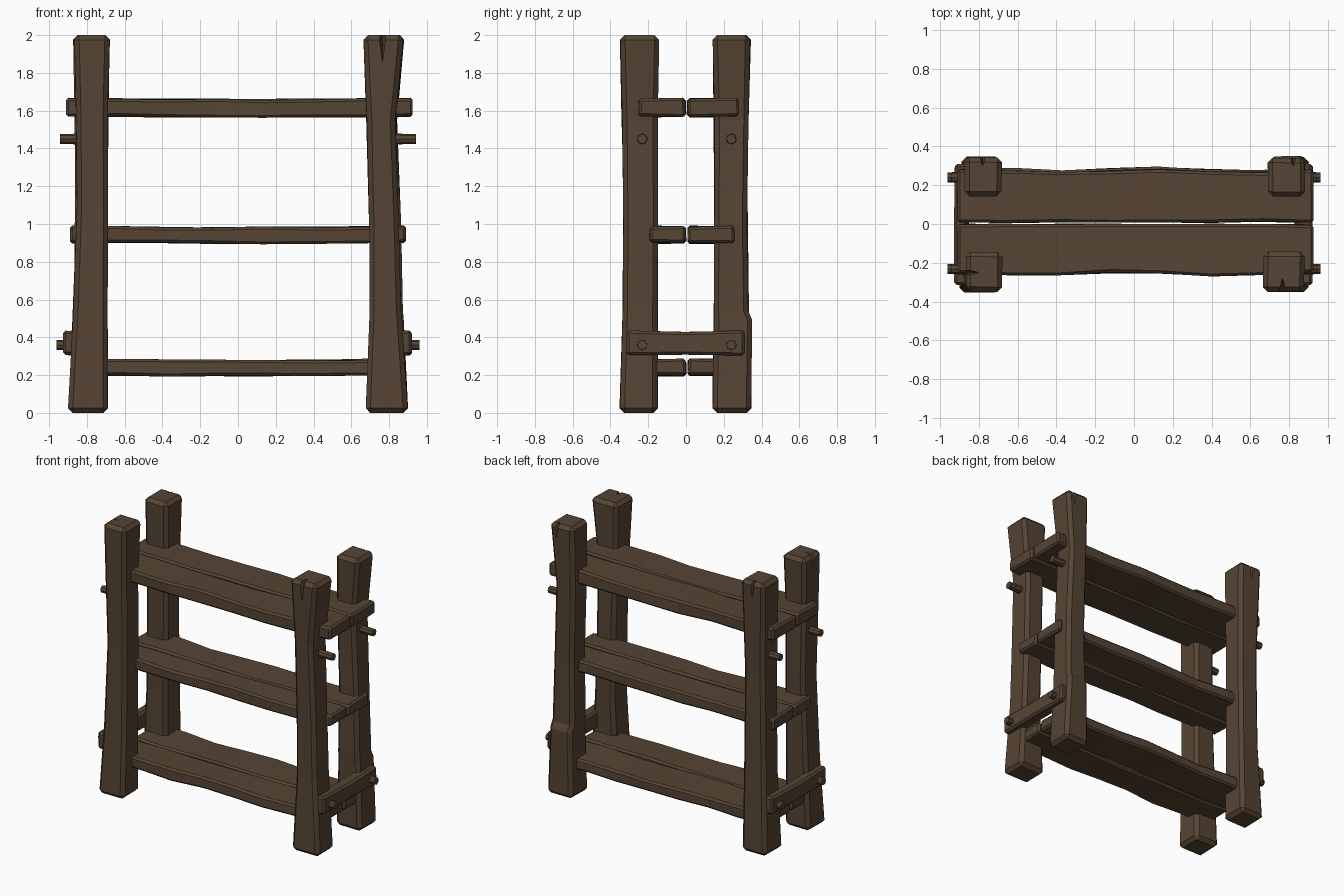
import bpy, bmesh, math, random
from mathutils import Vector

random.seed(4)
if "Cube" in bpy.data.objects:
    bpy.data.objects.remove(bpy.data.objects["Cube"])

wood = bpy.data.materials.new("dark_brown_wood")
wood.use_nodes = True
wood.diffuse_color = (0.092, 0.058, 0.034, 1)
wood.node_tree.nodes["Principled BSDF"].inputs["Base Color"].default_value = wood.diffuse_color


def add_object(name, bm):
    bmesh.ops.recalc_face_normals(bm, faces=bm.faces[:])
    mesh = bpy.data.meshes.new(name)
    bm.to_mesh(mesh)
    bm.free()
    mesh.materials.append(wood)
    obj = bpy.data.objects.new(name, mesh)
    bpy.context.collection.objects.link(obj)
    return obj


def apply(obj, mod):
    bpy.context.view_layer.objects.active = obj
    bpy.ops.object.modifier_apply(modifier=mod.name)


def beam(name, axis, stations, jitter=0.004, bevel=0.014):
    """Loft a hewn timber along an axis from (position, u0, u1, v0, v1)."""
    place = {"x": lambda t, u, v: (t, u, v),
             "y": lambda t, u, v: (u, t, v),
             "z": lambda t, u, v: (u, v, t)}[axis]
    wob = lambda: random.uniform(-jitter, jitter)
    bm = bmesh.new()
    rings = []
    for t, u0, u1, v0, v1 in stations:
        corners = [(u0, v0), (u1, v0), (u1, v1), (u0, v1)]
        rings.append([bm.verts.new(place(t, u + wob(), v + wob())) for u, v in corners])
    for a, b in zip(rings, rings[1:]):
        for i in range(4):
            j = (i + 1) % 4
            bm.faces.new((a[i], a[j], b[j], b[i]))
    bm.faces.new(rings[0])
    bm.faces.new(rings[-1])
    obj = add_object(name, bm)
    mod = obj.modifiers.new("worn_edges", "BEVEL")
    mod.width = bevel
    mod.segments = 1
    mod.limit_method = "ANGLE"
    mod.angle_limit = math.radians(40)
    apply(obj, mod)
    return obj


def split(obj, x, y, inward, width, depth, drop):
    """Cut a tapering crack into the top of a post."""
    d = Vector(inward)
    side = Vector((-d.y, d.x, 0)) * width
    face = Vector((x, y, 2.01)) - d * 0.02
    points = [face + side, face - side, face + d * (depth + 0.02),
              face - Vector((0, 0, drop))]
    bm = bmesh.new()
    v = [bm.verts.new(p) for p in points]
    for tri in ((0, 1, 2), (0, 1, 3), (1, 2, 3), (0, 2, 3)):
        bm.faces.new([v[i] for i in tri])
    cutter = add_object("crack_cutter", bm)
    cutter.hide_render = True
    mod = obj.modifiers.new("crack", "BOOLEAN")
    mod.operation = "DIFFERENCE"
    mod.solver = "EXACT"
    mod.object = cutter
    apply(obj, mod)
    bpy.data.objects.remove(cutter)


# Four rough posts, slightly waisted and flared at both ends
front_right = beam("front_right_post", "z", [
    (0, -.9, -.69, -.35, -.15), (.5, -.875, -.69, -.335, -.15),
    (1.1, -.855, -.69, -.33, -.15), (1.6, -.86, -.69, -.34, -.15),
    (2, -.87, -.68, -.35, -.145)], bevel=.025)
front_left = beam("front_left_post", "z", [
    (0, .675, .9, -.35, -.15), (.55, .7, .865, -.335, -.15),
    (1, .695, .85, -.33, -.15), (1.55, .68, .835, -.335, -.15),
    (2, .665, .88, -.35, -.145)], bevel=.025)
back_right = beam("back_right_post", "z", [
    (0, -.89, -.69, .14, .345), (.6, -.865, -.69, .15, .33),
    (1.3, -.86, -.69, .15, .325), (2, -.87, -.68, .145, .345)], bevel=.025)
back_left = beam("back_left_post", "z", [
    (0, .69, .9, .14, .345), (.49, .7, .88, .15, .348),
    (.54, .7, .875, .15, .328), (1, .7, .86, .15, .322),
    (1.55, .69, .84, .15, .328), (2, .69, .88, .14, .338)], bevel=.025)

split(front_left, .765, -.345, (0, 1, 0), .025, .07, .2)
split(front_right, -.87, -.25, (1, 0, 0), .022, .08, .15)
split(back_right, -.78, .345, (0, -1, 0), .025, .05, .2)
split(back_left, .82, .338, (0, -1, 0), .025, .045, .18)

# Three shelves, each of two wavy planks with a narrow gap
shelves = [("bottom", .2, .285, -.86, .86, .25, .285),
           ("middle", .9, .988, -.89, .89, .2, .25),
           ("top", 1.57, 1.665, -.91, .925, .26, .275)]
for name, low, high, x0, x1, front, back in shelves:
    for part, sign, reach in (("front", -1, front), ("back", 1, back)):
        stations = []
        for i in range(8):
            f = i / 7
            x = x0 + (x1 - x0) * f
            wave = .009 * math.sin(f * 12 + sign)
            sag = -.006 * math.sin(f * math.pi)
            outer = sign * (reach + wave)
            inner = sign * .006 + .004
            stations.append((x, min(outer, inner), max(outer, inner), low + sag / 2, high + sag))
        beam(f"{name}_shelf_{part}_plank", "x", stations, .005, .013)

# Cross cleats outside the post feet
for name, inner, outer in (("left", .83, .92), ("right", -.85, -.925)):
    a, b = sorted((inner, outer))
    beam(f"{name}_cleat", "y", [(-.315, a, b, .305, .435), (0, a, b, .31, .43),
                                (.31, a, b, .305, .435)], .003)

# Wooden pegs through the posts
for side, sx in (("left", 1), ("right", -1)):
    for row, z, tip in (("lower", .36, .962), ("upper", 1.45, .943)):
        for part, y in (("front", -.232), ("back", .24)):
            bm = bmesh.new()
            bmesh.ops.create_cone(bm, cap_ends=True, segments=8, radius1=.031,
                                  radius2=.026, depth=.2)
            peg = add_object(f"{row}_{part}_{side}_peg", bm)
            peg.rotation_euler = (0, sx * math.pi / 2, 0)
            peg.location = (sx * (tip - .1), y, z)
